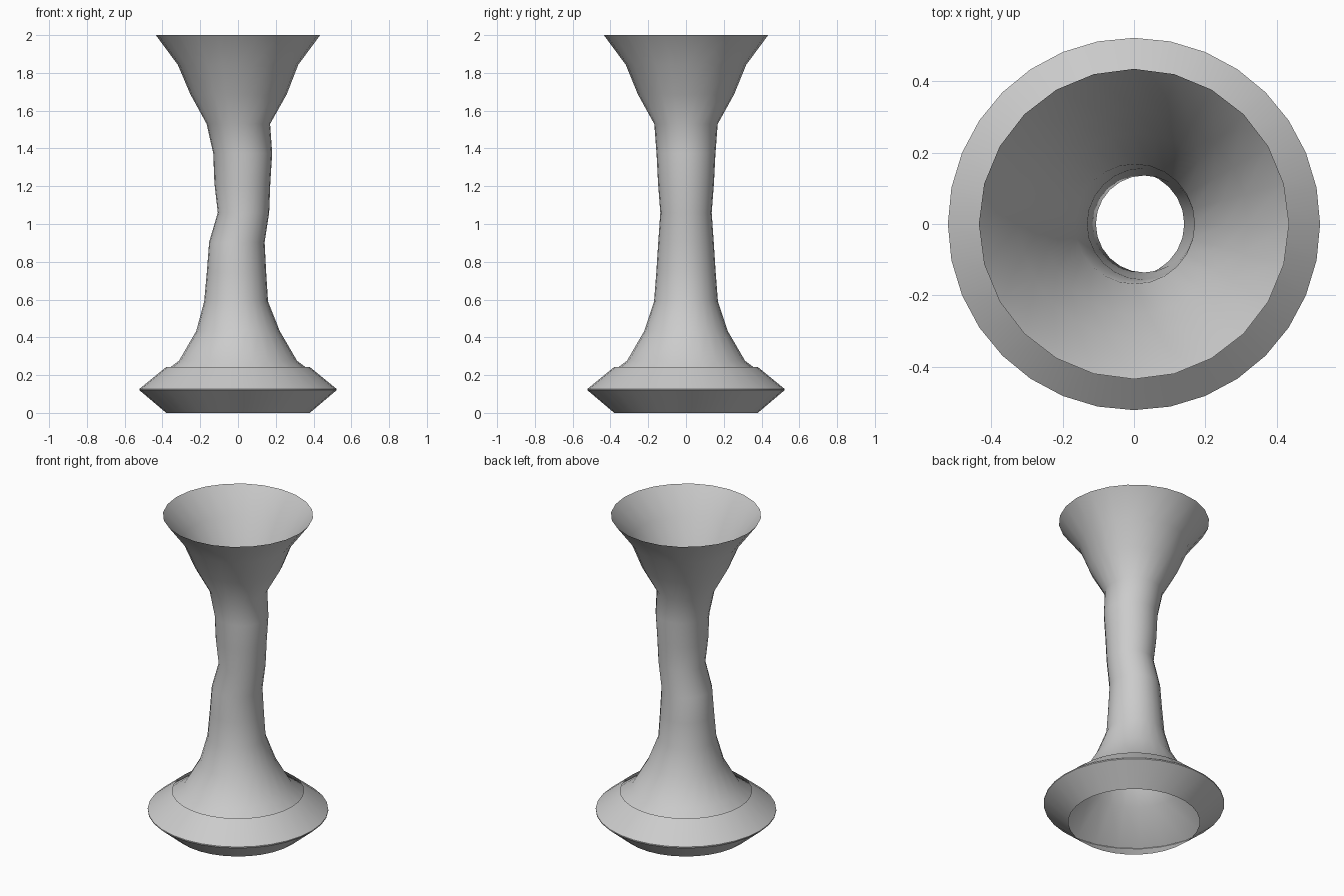
import bpy, bmesh
from math import cos, sin, pi, radians

if "Cube" in bpy.data.objects:
    bpy.data.objects.remove(bpy.data.objects["Cube"])


def lathe(name, rings, sides):
    """Open tube through rings of (z, radius, x offset)."""
    bm = bmesh.new()
    loops = []
    for z, r, cx in rings:
        loops.append([bm.verts.new((cx + r * cos(2 * pi * i / sides),
                                    r * sin(2 * pi * i / sides), z))
                      for i in range(sides)])
    for a, b in zip(loops, loops[1:]):
        for i in range(sides):
            j = (i + 1) % sides
            bm.faces.new((a[i], a[j], b[j], b[i]))
    mesh = bpy.data.meshes.new(name)
    bm.to_mesh(mesh)
    bm.free()
    obj = bpy.data.objects.new(name, mesh)
    bpy.context.collection.objects.link(obj)
    bpy.ops.object.select_all(action='DESELECT')
    obj.select_set(True)
    bpy.context.view_layer.objects.active = obj
    bpy.ops.object.shade_smooth_by_angle(angle=radians(40))
    return obj


# Flared, slightly crooked stem: evenly spaced rings (radius, x offset)
stem = [(0.518, 0), (0.312, 0), (0.221, 0), (0.169, -0.010), (0.157, -0.008),
        (0.147, -0.006), (0.136, 0.029), (0.148, 0.023), (0.156, 0.025),
        (0.168, 0.002), (0.255, 0.003), (0.319, 0), (0.435, 0)]
step = (2 - 0.12) / (len(stem) - 1)
lathe("stem", [(0.12 + i * step, r, cx) for i, (r, cx) in enumerate(stem)], 24)

# Open bevelled foot ring
lathe("foot_ring", [(0, 0.38, 0), (0.12, 0.522, 0),
                    (0.127, 0.522, 0), (0.243, 0.38, 0)], 32)
